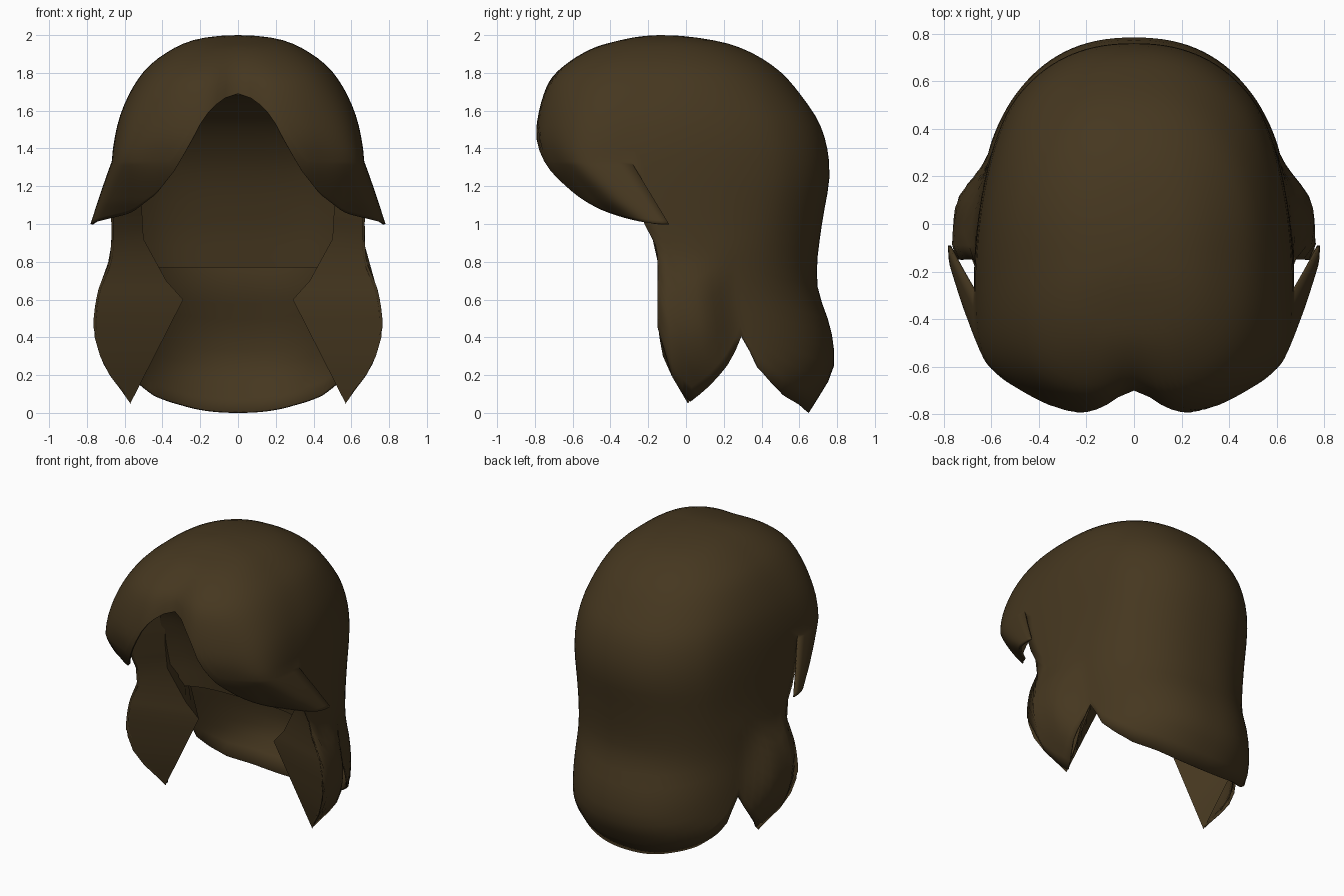
import bpy, bmesh
from math import sin, cos, asin, sqrt, pi, exp, radians

if "Cube" in bpy.data.objects:
    bpy.data.objects.remove(bpy.data.objects["Cube"])

CY = -0.13    # centre of the horizontal cross-sections
SPLIT = 1.33  # height where the fringe tips come away from the back hair
NOTCH = radians(25.3)


def lin(tab, x):
    if x <= tab[0][0]:
        return tab[0][1]
    for (a, p), (b, q) in zip(tab, tab[1:]):
        if x <= b:
            return p + (q - p) * (x - a) / (b - a)
    return tab[-1][1]


def smooth(tab, x):
    x = min(max(x, tab[0][0]), tab[-1][0])
    n = len(tab)

    def slope(i):
        a, b = tab[max(i - 1, 0)], tab[min(i + 1, n - 1)]
        return (b[1] - a[1]) / (b[0] - a[0])
    for i in range(n - 1):
        (a, p), (b, q) = tab[i], tab[i + 1]
        if x <= b:
            h = b - a
            t = (x - a) / h
            return ((2*t**3 - 3*t*t + 1) * p + (t**3 - 2*t*t + t) * h * slope(i)
                    + (3*t*t - 2*t**3) * q + (t**3 - t*t) * h * slope(i + 1))


def step(t):
    t = min(max(t, 0), 1)
    return t * t * (3 - 2 * t)


def by_depth(tab):
    return [(sqrt(2 - z), v) for z, v in tab]


# half width, front reach and back reach by height
WIDTH = by_depth([(2, 0), (1.98, .21), (1.9, .39), (1.8, .505), (1.6, .615), (1.4, .662),
                  (1.2, .672), (.9, .67), (0, .67)])
FRONT = by_depth([(2, 0), (1.975, .21), (1.93, .37), (1.8, .57), (1.7, .63), (1.5, .675),
                  (1.4, .67), (1.28, .62), (1.13, .49), (1.06, .4), (1, .31)])
BACK = by_depth([(2, 0), (1.985, .2), (1.95, .37), (1.83, .6), (1.68, .74), (1.5, .85),
                 (1.27, .89), (1, .85), (.8, .825), (.65, .83), (.45, .895), (.3, .915),
                 (.2, .9), (0, .78)])
BULGE = [(0, -.12), (.05, -.1), (.2, .01), (.3, .06), (.45, .095), (.65, .07), (.8, .01),
         (.9, 0), (1, 0), (2, 0)]
LEAN = [(.05, 0), (.45, -.02), (.87, -.02), (1, -.09), (1.15, -.14), (SPLIT, -.16), (1.8, 0)]
TIP_LEAN = [(1, .04), (SPLIT, -.16), (1.8, 0)]
# lower edges: fringe by x, back hair by y
FRINGE_EDGE = [(0, 1.69), (.1, 1.66), (.19, 1.57), (.26, 1.42), (.33, 1.29), (.43, 1.16),
               (.54, 1.075), (.62, 1.03), (.67, 1.0)]
BACK_EDGE = [(-.13, .45), (-.11, .28), (-.06, .16), (.01, .05), (.09, .12), (.17, .23),
             (.22, .33), (.253, .41), (.32, .24), (.4, .16), (.49, .09), (.6, .04), (.67, .0)]


def back_point(phi, z):
    s = sqrt(max(2 - z, 0))
    c, k = cos(phi), abs(sin(phi))
    side = asin(min(k, 1))
    bulge = smooth(BULGE, z) if z < .9 else 0
    amount = step((NOTCH - side) / radians(14))
    w = smooth(WIDTH, s) + bulge * (amount if bulge > 0 else max(amount, .5))
    x = w * abs(c) ** (2 / 2.3) * (1 if c > 0 else -1)
    y = CY + smooth(BACK, s) * k ** (2 / 2.3)
    y += lin(LEAN, z) * step(1 - side / radians(45))
    return x, y, z


def fringe_point(phi, z):
    s = sqrt(max(2 - z, 0))
    c, k = cos(phi), abs(sin(phi))
    kx, ky = abs(c) ** (2 / 2.8), k ** (2 / 2.8)
    w, f = smooth(WIDTH, s), smooth(FRONT, s)
    flare = step((kx - .84) / .16) * max(0, (SPLIT - z) / .33)
    x = (w * kx + .11 * flare) * (1 if c > 0 else -1)
    groove = .08 * exp(-(x / .1) ** 2) * (f / .67) ** 4
    lean = lin(TIP_LEAN, z) * step(1 - asin(min(k, 1)) / radians(60))
    return x, CY - f * ky + groove + lean, z


def sheet(name, grids, thick=0, mirror=False):
    bm = bmesh.new()
    for rows in grids:
        vs = [[bm.verts.new(p) for p in r] for r in rows]
        for a, b in zip(vs, vs[1:]):
            for i in range(len(a) - 1):
                bm.faces.new((a[i], b[i], b[i + 1], a[i + 1]))
    bmesh.ops.remove_doubles(bm, verts=bm.verts, dist=.0005)
    me = bpy.data.meshes.new(name)
    bm.to_mesh(me)
    bm.free()
    ob = bpy.data.objects.new(name, me)
    bpy.context.collection.objects.link(ob)
    me.materials.append(brown)
    if mirror:
        ob.modifiers.new("mirror", 'MIRROR')
    if thick:
        m = ob.modifiers.new("thickness", 'SOLIDIFY')
        m.thickness, m.offset = thick, -1
    bpy.ops.object.select_all(action='DESELECT')
    bpy.context.view_layer.objects.active = ob
    ob.select_set(True)
    bpy.ops.object.shade_smooth_by_angle(angle=radians(40))
    return ob


brown = bpy.data.materials.new("brown_hair")
brown.diffuse_color = (.06, .038, .014, 1)
brown.use_nodes = True
brown.node_tree.nodes["Principled BSDF"].inputs["Base Color"].default_value = brown.diffuse_color

COLS, UPPER, LOWER = 64, 18, 16


def shell(point, edge, start):
    # upper rows share heights at the sides so the two halves join above the split
    rows = [[] for _ in range(UPPER + LOWER + 1)]
    for i in range(COLS + 1):
        phi = start + pi * i / COLS
        zb = edge(phi)
        mid = max(SPLIT, zb + .08)
        zs = [2 - (2 - mid) * (r / UPPER) ** 1.8 for r in range(UPPER + 1)]
        zs += [mid + (zb - mid) * r / LOWER for r in range(1, LOWER + 1)]
        for row, z in zip(rows, zs):
            row.append(point(phi, z))
    return rows


# back hair with side locks, joined to the parted fringe with flared tips
back = shell(back_point, lambda p: lin(BACK_EDGE, CY + .8 * abs(sin(p)) ** (2 / 2.3)), 0)
fringe = shell(fringe_point, lambda p: lin(FRINGE_EDGE, .67 * abs(cos(p)) ** (2 / 2.8)), pi)
sheet("hair_shell", [back, fringe], .012)

# inner faces of the side locks: notch line, inner ridge, outer front edge
RIDGE = [(.05, .57), (.6, .29), (.7, .38), (.92, .5), (1.1, .51), (1.35, .5)]
LOCK_Y = [(.05, .01), (.16, -.06), (.28, -.11), (.45, -.13)]
lock = []
for z in (1.3, 1.2, 1.1, 1.0, .92, .8, .7, .65, .6, .5, .4, .3, .2, .12, .05):
    k = ((lin(LOCK_Y, z) - CY) / .8) ** 1.15
    ridge_y = lin([(.05, .01), (.6, -.02), (.92, -.07), (1.35, -.1)], z)
    nx, ny, nz = back_point(NOTCH, .41 + (z - .05) * .72)
    lock.append([(nx - .015, ny, nz), (lin(RIDGE, z), ridge_y, z), back_point(asin(k), z)])
sheet("side_lock_inside", [lock], 0, True)

# hollow behind the face, with a flat underside
HOLLOW = [(.77, .1), (1, .06), (1.3, -.04), (1.5, -.18), (1.6, -.3), (1.68, -.44)]
SPAN = [(.77, .5), (1.1, .52), (1.3, .52), (1.5, .45), (1.68, .3)]
us = [-1 + i / 8 for i in range(17)]
wall = [[(u * .25, -.58, 1.68) for u in us]]
wall += [[(u * lin(SPAN, z), smooth(HOLLOW, z) - .1 * u**4 * step((1.7 - z) / .5), z) for u in us]
         for z in [1.68 - .91 * j / 16 for j in range(17)]]
wall.append([(u * .5, .62 - .2 * u * u, .77) for u in us])
sheet("inner_hollow", [wall])
